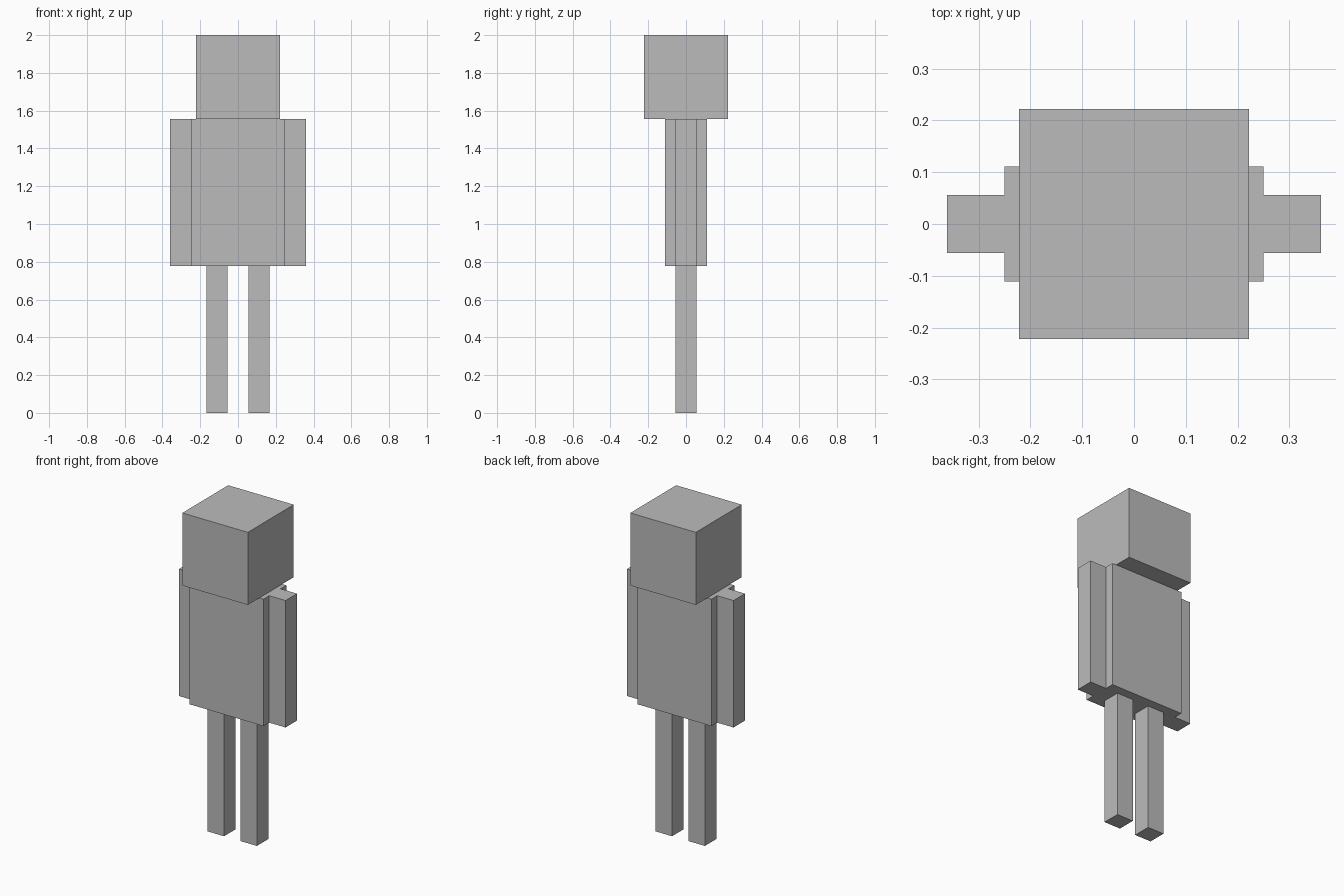
import bpy

if "Cube" in bpy.data.objects:
    bpy.data.objects.remove(bpy.data.objects["Cube"])

U = 1 / 18  # block unit: the figure is 36 units tall

grey = bpy.data.materials.new("plain_grey")
grey.diffuse_color = (0.5, 0.5, 0.5, 1)
grey.use_nodes = True
grey.node_tree.nodes["Principled BSDF"].inputs["Base Color"].default_value = grey.diffuse_color


def box(name, x, y, z):
    """Block spanning the given (low, high) ranges in units."""
    spans = (x, y, z)
    bpy.ops.mesh.primitive_cube_add(size=1, location=[(a + b) / 2 * U for a, b in spans])
    ob = bpy.context.object
    ob.name = name
    ob.scale = [(b - a) * U for a, b in spans]
    bpy.ops.object.transform_apply(location=False, rotation=False, scale=True)
    ob.data.materials.append(grey)
    return ob


# Head and torso
box("head", (-4, 4), (-4, 4), (28, 36))
box("torso", (-4.5, 4.5), (-2, 2), (14, 28))

# Limbs on both sides
for side, s in (("left", 1), ("right", -1)):
    box(side + "_arm", sorted((4.5 * s, 6.5 * s)), (-1, 1), (14, 28))
    box(side + "_leg", sorted((1 * s, 3 * s)), (-1, 1), (0, 14))
